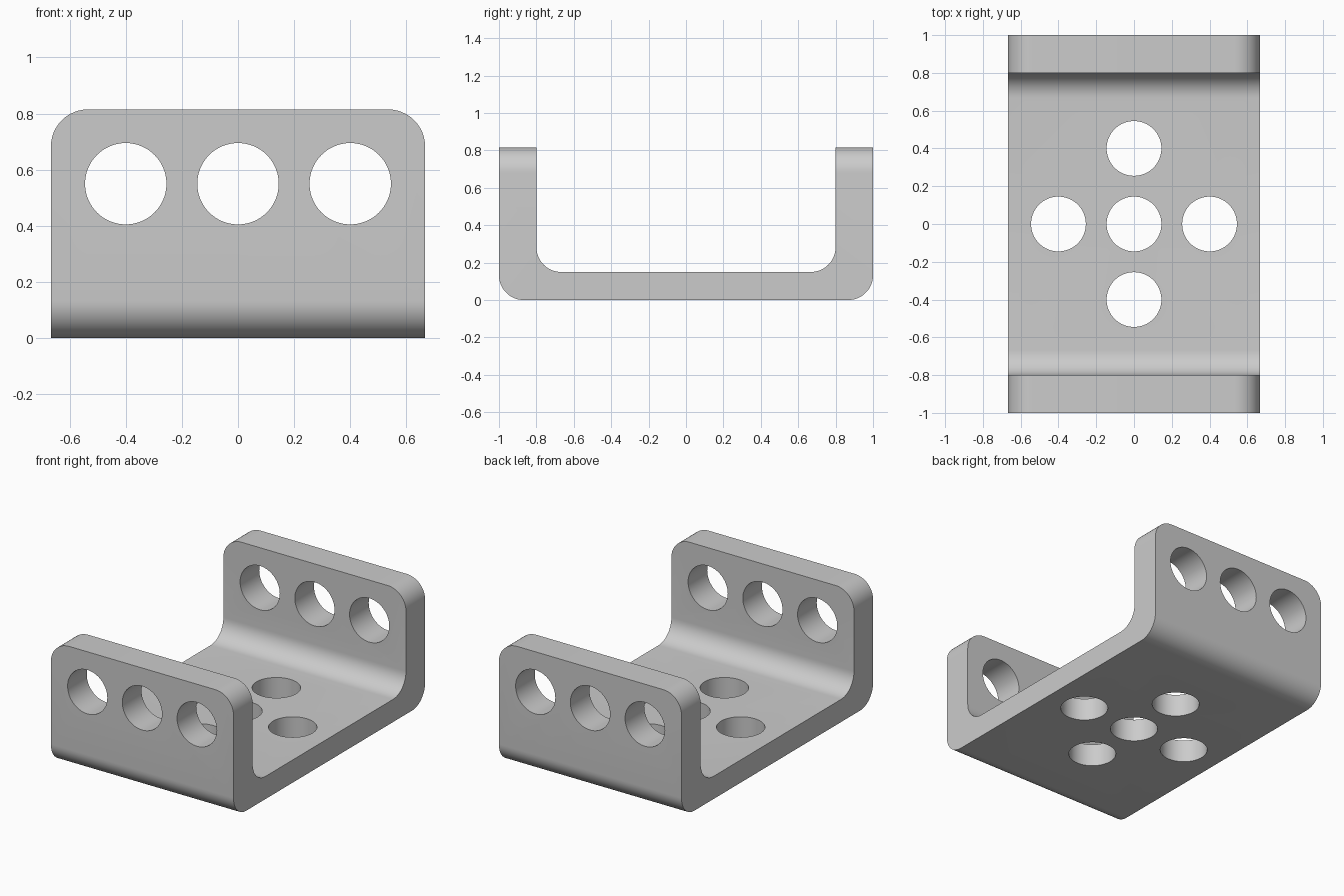
import bpy, bmesh, math
from mathutils import Matrix

if "Cube" in bpy.data.objects:
    bpy.data.objects.remove(bpy.data.objects["Cube"], do_unlink=True)

HALF_W, HEIGHT, WALL, FLOOR = 0.667, 0.815, 0.2, 0.15
RADIUS, HOLE_R, PITCH, HOLE_Z = 0.133, 0.145, 0.4, 0.55

metal = bpy.data.materials.new("plain grey")
metal.use_nodes = True
grey = (0.6, 0.6, 0.6, 1)
metal.diffuse_color = grey
metal.node_tree.nodes["Principled BSDF"].inputs["Base Color"].default_value = grey


def add_object(name, bm):
    mesh = bpy.data.meshes.new(name)
    bmesh.ops.recalc_face_normals(bm, faces=bm.faces)
    bm.to_mesh(mesh)
    bm.free()
    mesh.materials.append(metal)
    ob = bpy.data.objects.new(name, mesh)
    bpy.context.collection.objects.link(ob)
    return ob


# U-shaped profile, extruded across the width
inner = 1 - WALL
profile = [(-1, 0), (1, 0), (1, HEIGHT), (inner, HEIGHT),
           (inner, FLOOR), (-inner, FLOOR), (-inner, HEIGHT), (-1, HEIGHT)]
bm = bmesh.new()
end = bm.faces.new([bm.verts.new((-HALF_W, y, z)) for y, z in profile])
side = bmesh.ops.extrude_face_region(bm, geom=[end])["geom"]
bmesh.ops.translate(bm, vec=(2 * HALF_W, 0, 0),
                    verts=[v for v in side if isinstance(v, bmesh.types.BMVert)])


# Round the four bends and the four top corners of the walls
def is_rounded(edge):
    a, b = (v.co for v in edge.verts)
    bend = abs(a.x - b.x) > 1 and max(a.z, b.z) < HEIGHT / 2
    corner = abs(a.x - b.x) < 0.01 and min(a.z, b.z) > HEIGHT - 0.01
    return bend or corner


bmesh.ops.recalc_face_normals(bm, faces=bm.faces)
bmesh.ops.bevel(bm, geom=[e for e in bm.edges if is_rounded(e)], offset=RADIUS,
                offset_type='OFFSET', segments=12, profile=0.5, affect='EDGES')
bracket = add_object("channel_bracket", bm)


# Drill the holes: a cross in the floor, a row through both walls
def drill(x, y, z, depth, along_y=False):
    bm = bmesh.new()
    turn = Matrix.Rotation(math.pi / 2 if along_y else 0, 4, 'X')
    bmesh.ops.create_cone(bm, cap_ends=True, segments=64, radius1=HOLE_R,
                          radius2=HOLE_R, depth=depth,
                          matrix=Matrix.Translation((x, y, z)) @ turn)
    cutter = add_object("hole_cutter", bm)
    cutter.hide_render = True
    mod = bracket.modifiers.new("hole", 'BOOLEAN')
    mod.operation, mod.solver, mod.object = 'DIFFERENCE', 'EXACT', cutter
    return cutter


cutters = [drill(i * PITCH, 0, HOLE_Z, 3, True) for i in (-1, 0, 1)]
for i, j in ((0, 0), (1, 0), (-1, 0), (0, 1), (0, -1)):
    cutters.append(drill(i * PITCH, j * PITCH, FLOOR / 2, FLOOR * 2))

bpy.ops.object.select_all(action='DESELECT')
bracket.select_set(True)
bpy.context.view_layer.objects.active = bracket
for mod in list(bracket.modifiers):
    bpy.ops.object.modifier_apply(modifier=mod.name)
for cutter in cutters:
    bpy.data.objects.remove(cutter, do_unlink=True)
bpy.ops.object.shade_smooth_by_angle(angle=math.radians(30))
